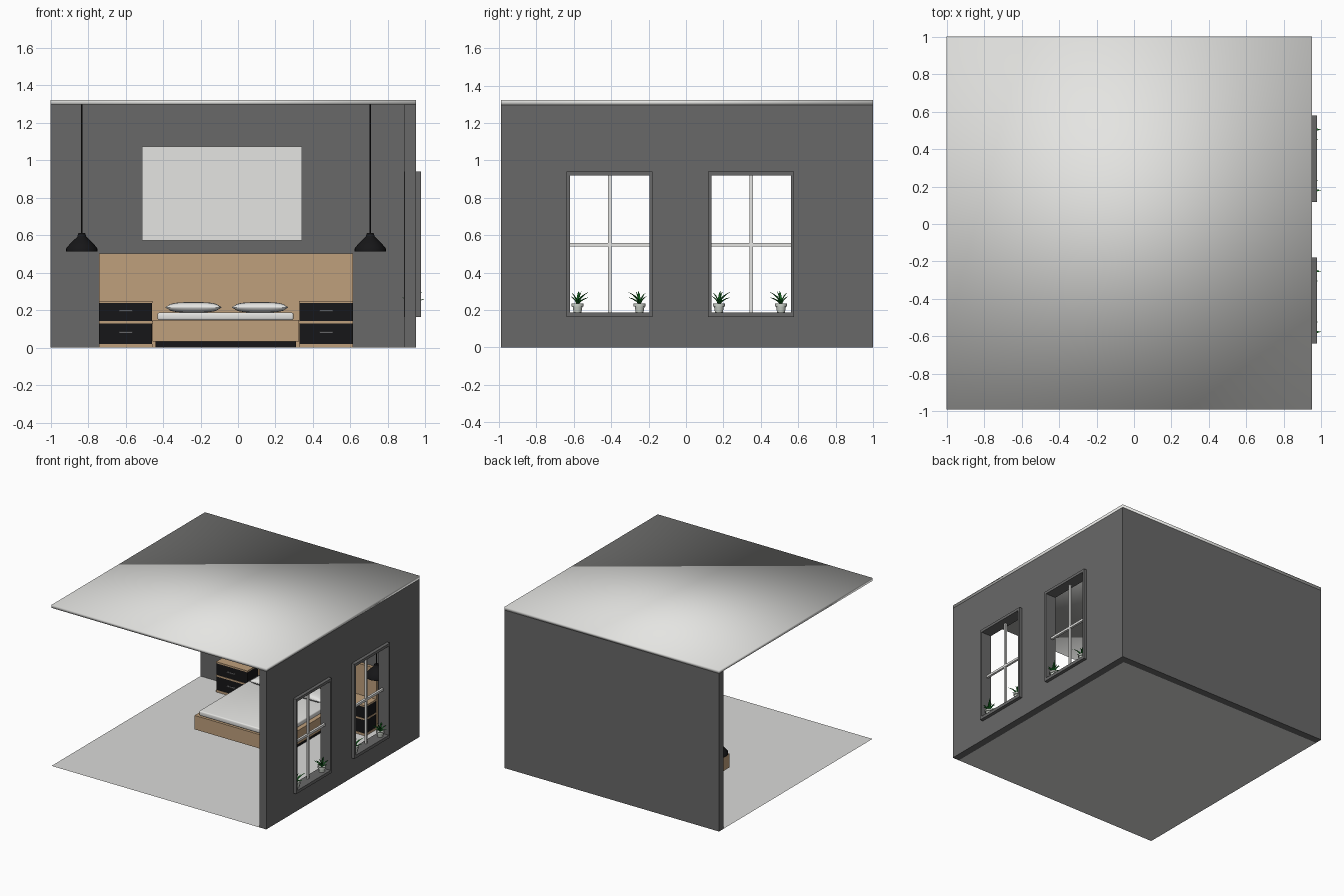
import bpy, bmesh, math
from mathutils import Vector

if "Cube" in bpy.data.objects:
    bpy.data.objects.remove(bpy.data.objects["Cube"])


def mat(name, r, g, b):
    m = bpy.data.materials.new(name)
    m.diffuse_color = (r, g, b, 1)
    m.use_nodes = True
    m.node_tree.nodes["Principled BSDF"].inputs["Base Color"].default_value = m.diffuse_color
    return m


WALL = mat("wall grey", 0.14, 0.14, 0.14)
WHITE = mat("white", 0.78, 0.78, 0.76)
FLOOR = mat("floor grey", 0.70, 0.70, 0.69)
WOOD = mat("wood", 0.52, 0.35, 0.20)
BLACK = mat("black", 0.008, 0.008, 0.009)
METAL = mat("metal", 0.35, 0.35, 0.36)
GREEN = mat("leaf green", 0.01, 0.20, 0.02)
POT = mat("pot", 0.60, 0.64, 0.58)


def finish(name, bm, material, smooth=None):
    bmesh.ops.recalc_face_normals(bm, faces=bm.faces)
    me = bpy.data.meshes.new(name)
    bm.to_mesh(me)
    bm.free()
    me.materials.append(material)
    ob = bpy.data.objects.new(name, me)
    bpy.context.collection.objects.link(ob)
    if smooth:
        bpy.ops.object.select_all(action='DESELECT')
        ob.select_set(True)
        bpy.context.view_layer.objects.active = ob
        bpy.ops.object.shade_smooth_by_angle(angle=math.radians(smooth))
    return ob


def box(name, x, y, z, material, bevel=0.0):
    bm = bmesh.new()
    bmesh.ops.create_cube(bm, size=1)
    for v in bm.verts:
        v.co = [a + (c + 0.5) * (b - a) for c, (a, b) in zip(v.co, (x, y, z))]
    if bevel:
        bmesh.ops.bevel(bm, geom=bm.edges[:], offset=bevel, segments=3,
                        profile=0.5, affect='EDGES')
    return finish(name, bm, material, 40 if bevel else None)


def panel(name, x0, x1, ys, zs, holes, material):
    """Slab facing +x made of grid cells, leaving out the hole cells."""
    bm = bmesh.new()
    vs = [[bm.verts.new((x0, y, z)) for z in zs] for y in ys]
    for i in range(len(ys) - 1):
        for j in range(len(zs) - 1):
            if (i, j) not in holes:
                bm.faces.new((vs[i][j], vs[i + 1][j], vs[i + 1][j + 1], vs[i][j + 1]))
    for v in [v for v in bm.verts if not v.link_faces]:
        bm.verts.remove(v)
    ret = bmesh.ops.extrude_face_region(bm, geom=bm.faces[:], use_keep_orig=True)
    for v in ret["geom"]:
        if isinstance(v, bmesh.types.BMVert):
            v.co.x = x1
    return finish(name, bm, material)


def lathe(name, profile, centre, material, n=24):
    bm = bmesh.new()
    rings = []
    for r, z in profile:
        rings.append([bm.verts.new((centre[0] + r * math.cos(2 * math.pi * k / n),
                                    centre[1] + r * math.sin(2 * math.pi * k / n), z))
                      for k in range(n)])
    for a, b in zip(rings, rings[1:]):
        for k in range(n):
            bm.faces.new((a[k], a[(k + 1) % n], b[(k + 1) % n], b[k]))
    bm.faces.new(rings[0])
    bm.faces.new(rings[-1])
    return finish(name, bm, material, 40)


# Room shell: floor, roof, back wall, right wall with two openings
bm = bmesh.new()
bm.faces.new([bm.verts.new(p) for p in ((-1, -.99, 0), (.89, -.99, 0), (.89, .94, 0), (-1, .94, 0))])
floor = finish("floor", bm, FLOOR)
if floor.data.polygons[0].normal.z < 0:
    floor.data.flip_normals()
roof = box("roof", (-1, .95), (-.99, 1), (1.297, 1.322), WHITE)
for p in roof.data.polygons:
    p.use_smooth = True
box("back_wall", (-1, .89), (.94, 1), (0, 1.297), WALL)
panel("right_wall", .89, .95, [-.99, -.625, -.19, .13, .565, 1], [0, .18, .925, 1.297],
      {(1, 1), (3, 1)}, WALL)

# Windows: surrounds, glazing bars, potted plants on the sills
BLADES = [(0.045, 0.060, 0.068), (0.0, 0.062, 0.040), (-0.01, -0.032, 0.064),
          (0.012, 0.008, 0.074), (-0.062, 0.018, 0.040), (0.062, 0.005, 0.032),
          (-0.03, 0.035, 0.055), (0.03, -0.038, 0.045), (-0.015, 0.020, 0.070)]


def plant(name, x, y, z, side):
    lathe(name + "_pot", [(.021, z), (.026, z + .03), (.032, z + .032), (.032, z + .046),
                          (.026, z + .046), (.025, z + .040)], (x, y), POT, 16)
    bm = bmesh.new()
    base = Vector((x, y, z + .040))
    for dx, dy, dz in BLADES:
        out = Vector((dx, dy * side, 0))
        across = Vector((-out.y, out.x, 0)).normalized()
        prev = None
        for t, w in ((0, .006), (.35, .008), (.7, .006), (1, .0006)):
            c = base + out * t ** 1.4 + Vector((0, 0, dz * (1.5 * t - .5 * t * t)))
            up = Vector((0, 0, w * .35)) + out.normalized() * -w * .35
            ring = [bm.verts.new(c + o) for o in (across * w, up, -across * w, -up)]
            if prev:
                for k in range(4):
                    bm.faces.new((prev[k], prev[(k + 1) % 4], ring[(k + 1) % 4], ring[k]))
            else:
                bm.faces.new(ring)
            prev = ring
        bm.faces.new(prev)
    finish(name + "_leaves", bm, GREEN, 50)


for i, yc in enumerate((-.408, .348)):
    tag = "window_%d" % (i + 1)
    panel(tag + "_surround", .885, .977, [yc - .23, yc - .213, yc + .213, yc + .23],
          [.163, .188, .918, .94], {(1, 1)}, WALL)
    box(tag + "_upright_bar", (.912, .928), (yc - .009, yc + .009), (.188, .918), WHITE)
    box(tag + "_cross_bar", (.911, .929), (yc - .213, yc + .213), (.541, .559), WHITE)
    plant(tag + "_plant_left", .936, yc - .172, .188, 1)
    plant(tag + "_plant_right", .936, yc + .160, .188, -1)

# Headboard and wall picture
box("headboard", (-.743, .615), (.915, .94), (.002, .503), WOOD)
box("wall_picture", (-.513, .342), (.928, .94), (.572, 1.075), WHITE)

# Bed: plinth, frame, mattress, pillows
box("bed_plinth", (-.44, .31), (.16, .915), (.002, .035), BLACK)
box("bed_frame", (-.457, .326), (.09, .915), (.033, .147), WOOD)
box("mattress", (-.43, .296), (.105, .905), (.147, .187), WHITE, .010)


def pillow(name, xc, yc, zc, a, b, h, n=16):
    bm = bmesh.new()
    bmesh.ops.create_grid(bm, x_segments=n, y_segments=n, size=1)
    bmesh.ops.solidify(bm, geom=bm.faces[:], thickness=.1)
    mid = sum(v.co.z for v in bm.verts) / len(bm.verts)
    for v in bm.verts:
        u, w = v.co.x, v.co.y
        u, w = max(-1, min(1, u)), max(-1, min(1, w))
        s = 1 if v.co.z > mid else -1
        bulge = ((1 - abs(u) ** 3) * (1 - abs(w) ** 3)) ** .45
        v.co = (xc + a * u * (1 - .06 * (1 - w * w)), yc + b * w * (1 - .06 * (1 - u * u)),
                zc + s * h * (.06 + .94 * bulge))
    finish(name, bm, WHITE, 80)


pillow("pillow_left", -.238, .79, .215, .15, .095, .028)
pillow("pillow_right", .118, .79, .215, .15, .095, .028)

# Nightstands: wooden boards, black drawers, metal handles
for side, x0, x1 in (("left", -.743, -.457), ("right", .326, .615)):
    n = side + "_nightstand"
    xm = (x0 + x1) / 2
    for part, z0, z1 in (("base", .002, .02), ("shelf", .13, .143), ("top", .238, .25)):
        box(n + "_" + part, (x0, x1), (.775, .915), (z0, z1), WOOD)
    for part, z0, z1 in (("lower", .02, .13), ("upper", .143, .238)):
        zm = (z0 + z1) / 2 + .006
        box(n + "_%s_drawer" % part, (x0 + .002, x1 - .002), (.778, .915), (z0, z1), BLACK)
        box(n + "_%s_handle" % part, (xm - .036, xm + .036), (.762, .768), (zm - .004, zm + .004), METAL)
        for s in (-1, 1):
            box(n + "_%s_handle_post" % part, (xm + s * .03 - .003, xm + s * .03 + .003),
                (.766, .779), (zm - .003, zm + .003), METAL)

# Pendant lamps: open bell shade, cord
for side, x in (("left", -.834), ("right", .706)):
    lathe(side + "_lamp_shade", [(.02, .595), (.055, .56), (.079, .53), (.079, .513), (.083, .513),
                                 (.083, .53), (.06, .558), (.036, .58), (.024, .592), (.018, .612)],
          (x, .79), BLACK, 32)
    lathe(side + "_lamp_cord", [(.004, .60), (.004, 1.298)], (x, .79), BLACK, 8)
